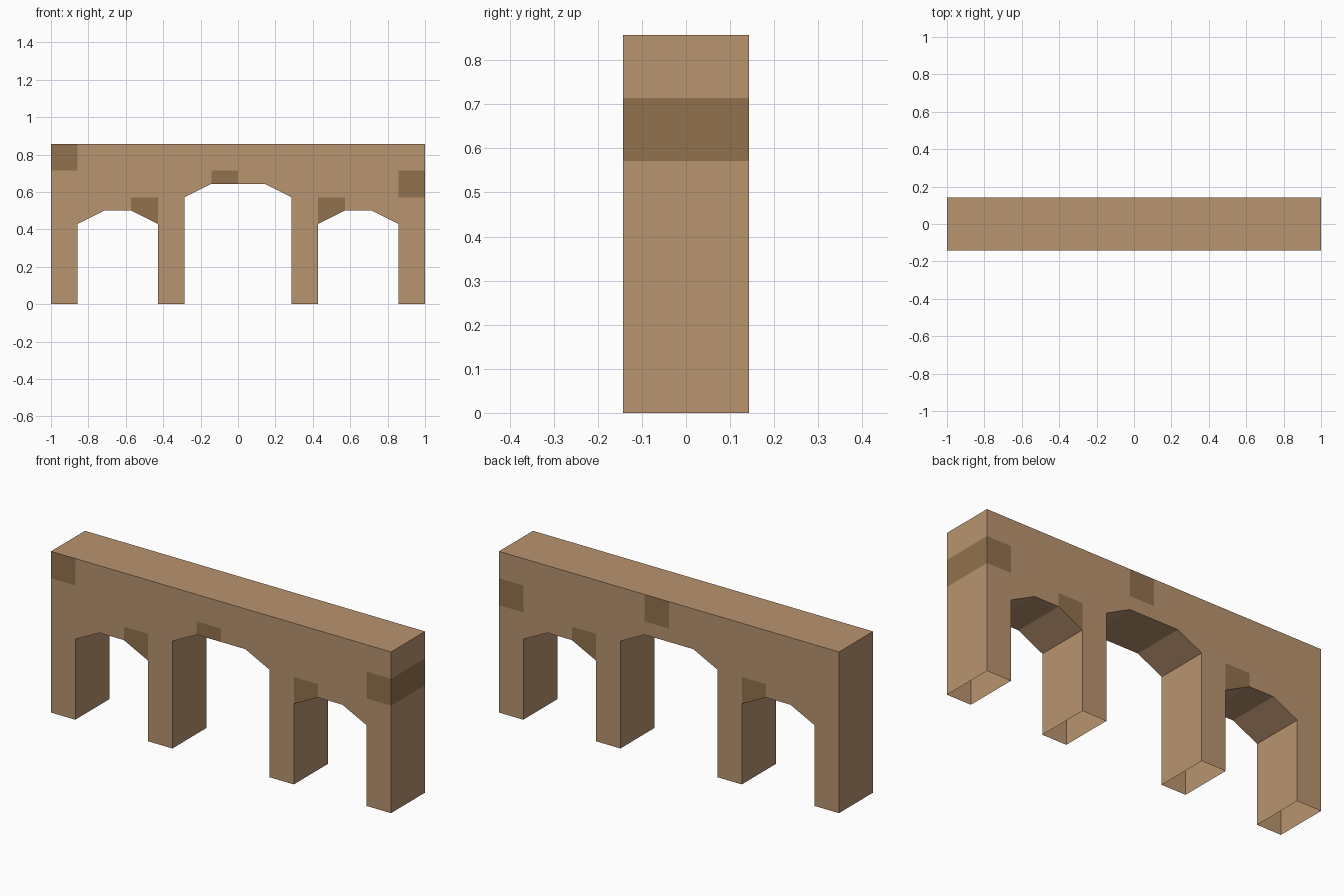
import bpy, bmesh
from mathutils import Vector

if "Cube" in bpy.data.objects:
    bpy.data.objects.remove(bpy.data.objects["Cube"])

U = 1 / 7              # one stone block
HALF, TOP = 7, 6       # half length and height, in blocks


def material(name, rgb):
    m = bpy.data.materials.new(name)
    m.diffuse_color = (*rgb, 1)
    m.use_nodes = True
    m.node_tree.nodes["Principled BSDF"].inputs["Base Color"].default_value = m.diffuse_color
    return m


stone = material("sandstone", (0.485, 0.296, 0.162))
dark = material("dark_sandstone", (0.287, 0.168, 0.076))

# Underside height of each one-block column, left edge and right edge
half = [(4.5, 4.5), (4.5, 4), (0, 0), (3, 3.5), (3.5, 3.5), (3.5, 3), (0, 0)]
half[2] = (0, 0)       # inner pier
under = [(b, a) for a, b in reversed(half)] + half

bm = bmesh.new()


def quad(*pts):
    bm.faces.new([bm.verts.new(Vector(p) * U) for p in pts])


# Arcade wall: faces, top and arch undersides column by column (pier feet open)
for i, (a, b) in enumerate(under):
    x0, x1 = i - HALF, i - HALF + 1
    for y in (-1, 1):
        quad((x0, y, a), (x1, y, b), (x1, y, TOP), (x0, y, TOP))
    quad((x0, -1, TOP), (x1, -1, TOP), (x1, 1, TOP), (x0, 1, TOP))
    if a > 0:
        quad((x0, -1, a), (x1, -1, b), (x1, 1, b), (x0, 1, a))

# Pier sides and outer ends
for s in (-1, 1):
    for x, z in ((7, TOP), (6, 3), (3, 3), (2, 4)):
        quad((s * x, -1, 0), (s * x, 1, 0), (s * x, 1, z), (s * x, -1, z))

# Horizontal course lines so single blocks can be coloured
for z in (3, 4, 5):
    bmesh.ops.bisect_plane(bm, geom=bm.verts[:] + bm.edges[:] + bm.faces[:],
                           dist=1e-5, plane_co=(0, 0, z * U), plane_no=(0, 0, 1))
bmesh.ops.remove_doubles(bm, verts=bm.verts[:], dist=1e-4)
bmesh.ops.recalc_face_normals(bm, faces=bm.faces[:])

# Dark blocks as (column, course) on each side
front = {(-7, 5), (-4, 3), (-1, 4), (3, 3), (6, 4)}
back = {(-4, 3), (0, 5), (3, 3), (6, 4)}
for f in bm.faces:
    c, n = f.calc_center_median() / U, f.normal
    cell = (int(c.x // 1), int(c.z // 1))
    f.material_index = int(
        (n.y < -0.9 and cell in front) or (n.y > 0.9 and cell in back)
        or (c.x > 6.9 and abs(n.x) > 0.9 and cell[1] == 4))

# Merge flat areas of one colour
bmesh.ops.dissolve_limit(bm, angle_limit=0.01, verts=bm.verts[:],
                         edges=bm.edges[:], delimit={'MATERIAL'})

mesh = bpy.data.meshes.new("arcade_wall")
bm.to_mesh(mesh)
bm.free()
mesh.materials.append(stone)
mesh.materials.append(dark)
bpy.context.collection.objects.link(bpy.data.objects.new("arcade_wall", mesh))
